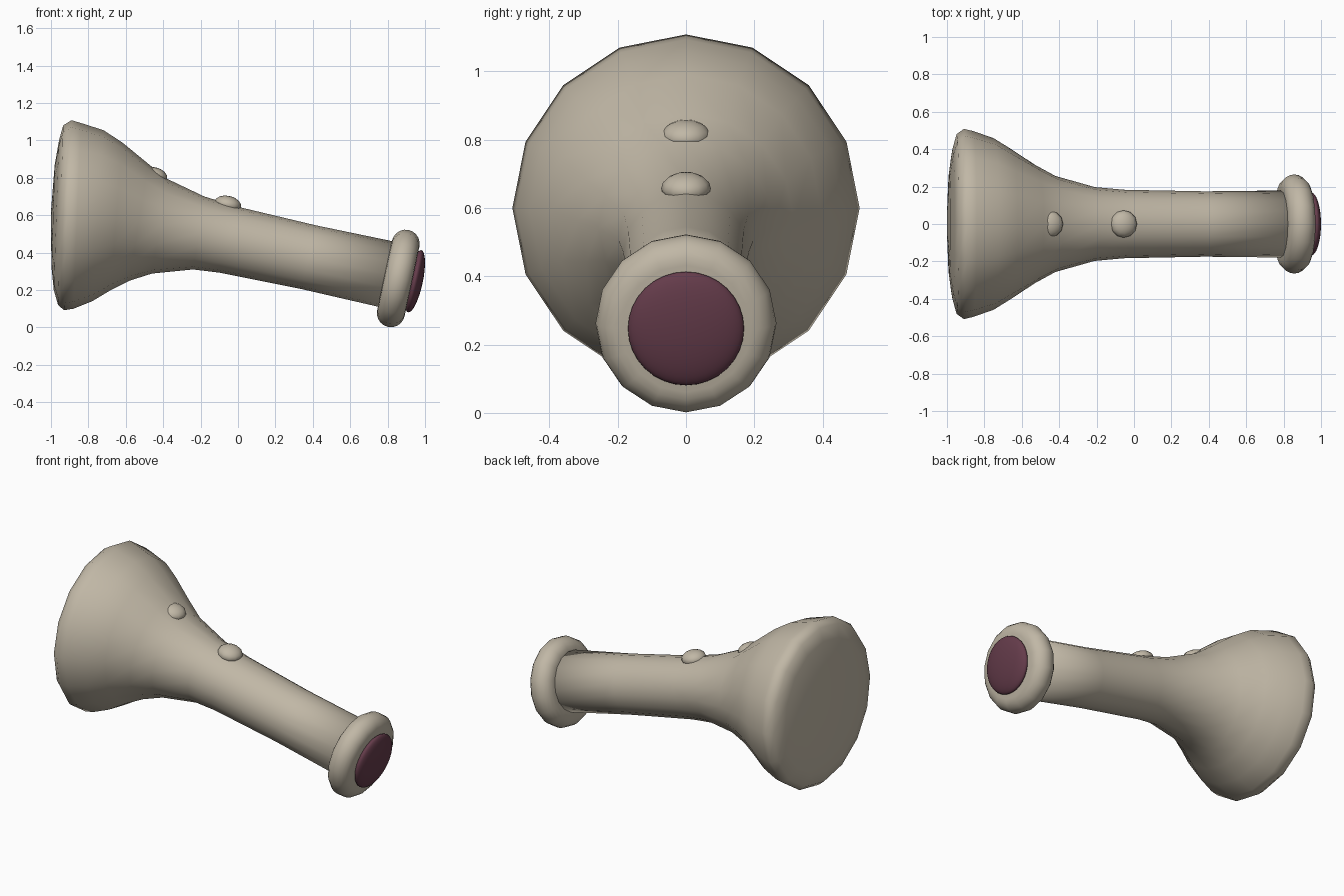
import bpy, bmesh, math
from mathutils import Vector

cube = bpy.data.objects.get("Cube")
if cube:
    bpy.data.objects.remove(cube, do_unlink=True)

SIDES = 16
TILT = math.radians(12)
AXIS = Vector((math.cos(TILT), 0, -math.sin(TILT)))
ACROSS = Vector((math.sin(TILT), 0, math.cos(TILT)))


def material(name, rgb):
    mat = bpy.data.materials.new(name)
    mat.use_nodes = True
    mat.diffuse_color = (*rgb, 1)
    mat.node_tree.nodes["Principled BSDF"].inputs["Base Color"].default_value = (*rgb, 1)
    return mat


beige = material("warm beige", (0.53, 0.475, 0.38))
maroon = material("dark maroon", (0.13, 0.045, 0.07))


def loft(name, rings, mat):
    """Skin round rings, each given by its top and bottom point, and close both ends."""
    bm = bmesh.new()
    loops = []
    for top, bottom in rings:
        centre, up = (top + bottom) / 2, (top - bottom) / 2
        side = Vector((0, up.length, 0))
        angles = [math.tau * i / SIDES for i in range(SIDES)]
        loops.append([bm.verts.new(centre + up * math.cos(a) + side * math.sin(a)) for a in angles])
    for a, b in zip(loops, loops[1:]):
        for i in range(SIDES):
            j = (i + 1) % SIDES
            bm.faces.new((a[i], a[j], b[j], b[i]))
    bm.faces.new(loops[0])
    bm.faces.new(loops[-1])
    bmesh.ops.recalc_face_normals(bm, faces=bm.faces)
    for face in bm.faces:
        face.smooth = True
    mesh = bpy.data.meshes.new(name)
    bm.to_mesh(mesh)
    bm.free()
    mesh.materials.append(mat)
    obj = bpy.data.objects.new(name, mesh)
    bpy.context.collection.objects.link(obj)


def dome(name, location, radius, depth, turn, mat, segments, rings):
    """Flattened sphere whose short axis is turned about y."""
    bpy.ops.mesh.primitive_uv_sphere_add(segments=segments, ring_count=rings, radius=1,
                                         location=location, rotation=(0, turn, 0))
    obj = bpy.context.object
    obj.name = name
    obj.scale = (radius, radius, depth)
    obj.data.materials.append(mat)
    bpy.ops.object.shade_smooth()


# Flared bell and bent neck: top x, top z, bottom x, bottom z
outline = [
    (-1.0, 0.62, -1.0, 0.5), (-0.98, 0.87, -0.997, 0.32),
    (-0.957, 1.0, -0.985, 0.2), (-0.935, 1.08, -0.962, 0.12),
    (-0.89, 1.108, -0.93, 0.092), (-0.84, 1.093, -0.88, 0.1),
    (-0.72, 1.055, -0.78, 0.14), (-0.62, 0.99, -0.68, 0.2),
    (-0.48, 0.875, -0.58, 0.25), (-0.38, 0.795, -0.46, 0.288),
    (-0.18, 0.7, -0.24, 0.31), (0, 0.645, -0.1, 0.293),
    (0.42, 0.545, 0.34, 0.205), (0.84, 0.458, 0.77, 0.106),
]
loft("bell_and_neck",
     [(Vector((a, 0, b)), Vector((c, 0, d))) for a, b, c, d in outline], beige)

# Rounded collar at the narrow end
collar_centre = Vector((0.857, 0, 0.262))
collar = []
for i in range(11):
    a = math.pi * i / 10
    middle = collar_centre - AXIS * 0.075 * math.cos(a)
    reach = ACROSS * (0.19 + 0.075 * math.sin(a))
    collar.append((middle + reach, middle - reach))
loft("end_collar", collar, beige)

# Coloured lens set in the collar
dome("end_lens", (0.945, 0, 0.247), 0.17, 0.043, math.pi / 2 + TILT, maroon, 32, 16)

# Two buttons along the top
for name, x, z in (("front_button", -0.055, 0.657), ("rear_button", -0.45, 0.81)):
    dome(name, (x, 0, z), 0.073, 0.047, TILT, beige, 12, 8)
